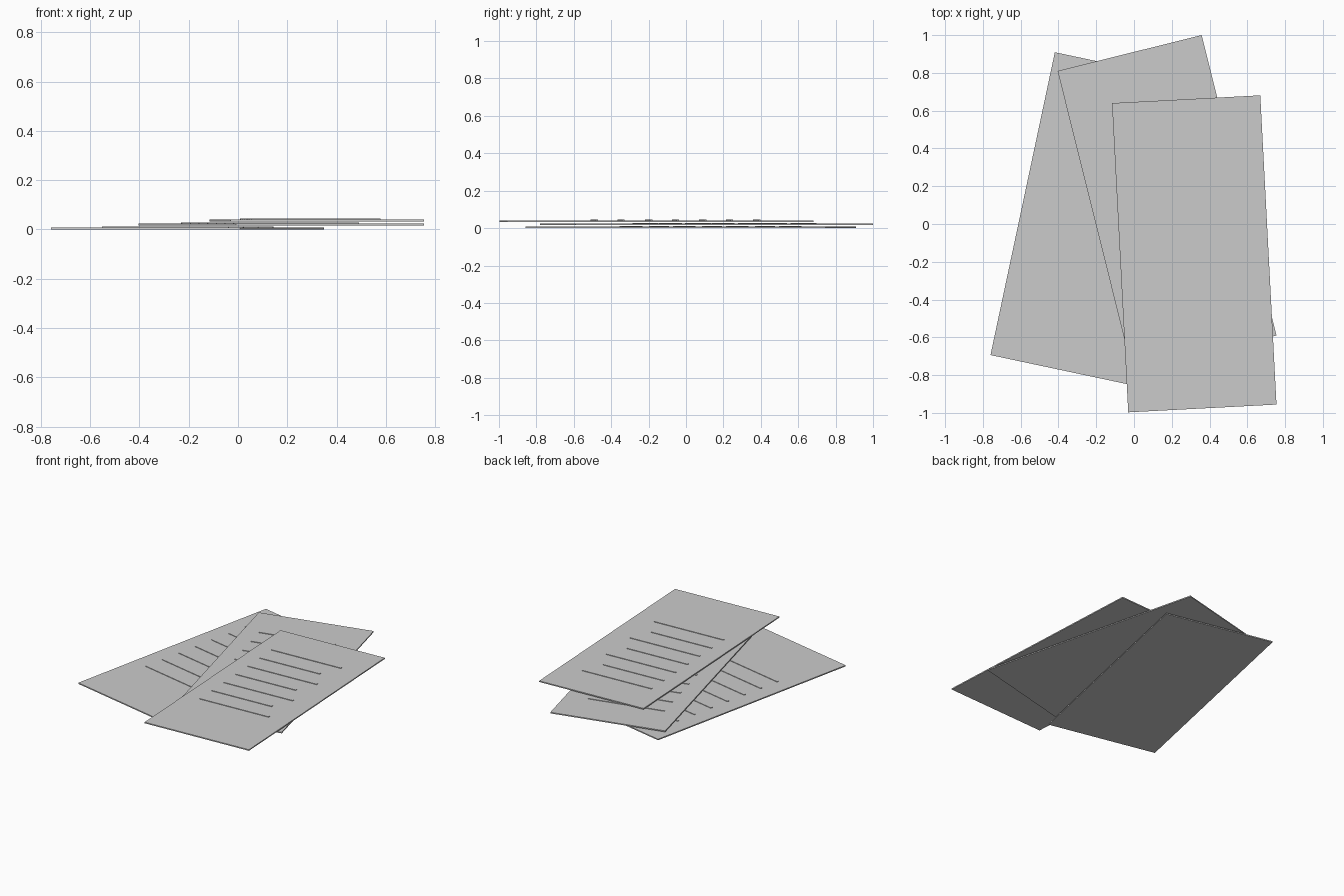
import bpy
import bmesh
from math import radians
from mathutils import Matrix, Vector

if "Cube" in bpy.data.objects:
    bpy.data.objects.remove(bpy.data.objects["Cube"])

WIDTH, LENGTH, THICK = 0.786, 1.639, 0.008
LINE_X0, LINE_LEN, LINE_W, LINE_H = -0.282, 0.523, 0.013, 0.004
LINE_TOP, LINE_STEP, LINE_COUNT = 0.539, 0.145, 7


def add_box(bm, lo, hi):
    lo, hi = Vector(lo), Vector(hi)
    size = hi - lo
    mat = Matrix.Translation((lo + hi) / 2) @ Matrix.Diagonal((*size, 1))
    bmesh.ops.create_cube(bm, size=1, matrix=mat)


def finish(bm, name, place):
    mesh = bpy.data.meshes.new(name)
    bm.to_mesh(mesh)
    bm.free()
    obj = bpy.data.objects.new(name, mesh)
    obj.matrix_world = place
    bpy.context.collection.objects.link(obj)


def add_page(name, x, y, z, angle):
    place = Matrix.Translation((x, y, z)) @ Matrix.Rotation(radians(angle), 4, 'Z')

    # paper sheet
    bm = bmesh.new()
    add_box(bm, (-WIDTH / 2, -LENGTH / 2, 0), (WIDTH / 2, LENGTH / 2, THICK))
    finish(bm, name + "_sheet", place)

    # raised writing strokes, every second one a little shorter
    bm = bmesh.new()
    for i in range(LINE_COUNT):
        yc = LINE_TOP - i * LINE_STEP
        length = LINE_LEN * (0.87 if i % 2 else 1.0)
        add_box(bm, (LINE_X0, yc - LINE_W / 2, THICK - 0.001),
                (LINE_X0 + length, yc + LINE_W / 2, THICK + LINE_H))
    finish(bm, name + "_ruled_lines", place)


# three fanned pages, bottom to top
add_page("bottom_page", -0.205, 0.026, 0.0, -12)
add_page("middle_page", 0.175, 0.11, 0.0165, 14)
add_page("top_page", 0.319, -0.158, 0.033, 3)
